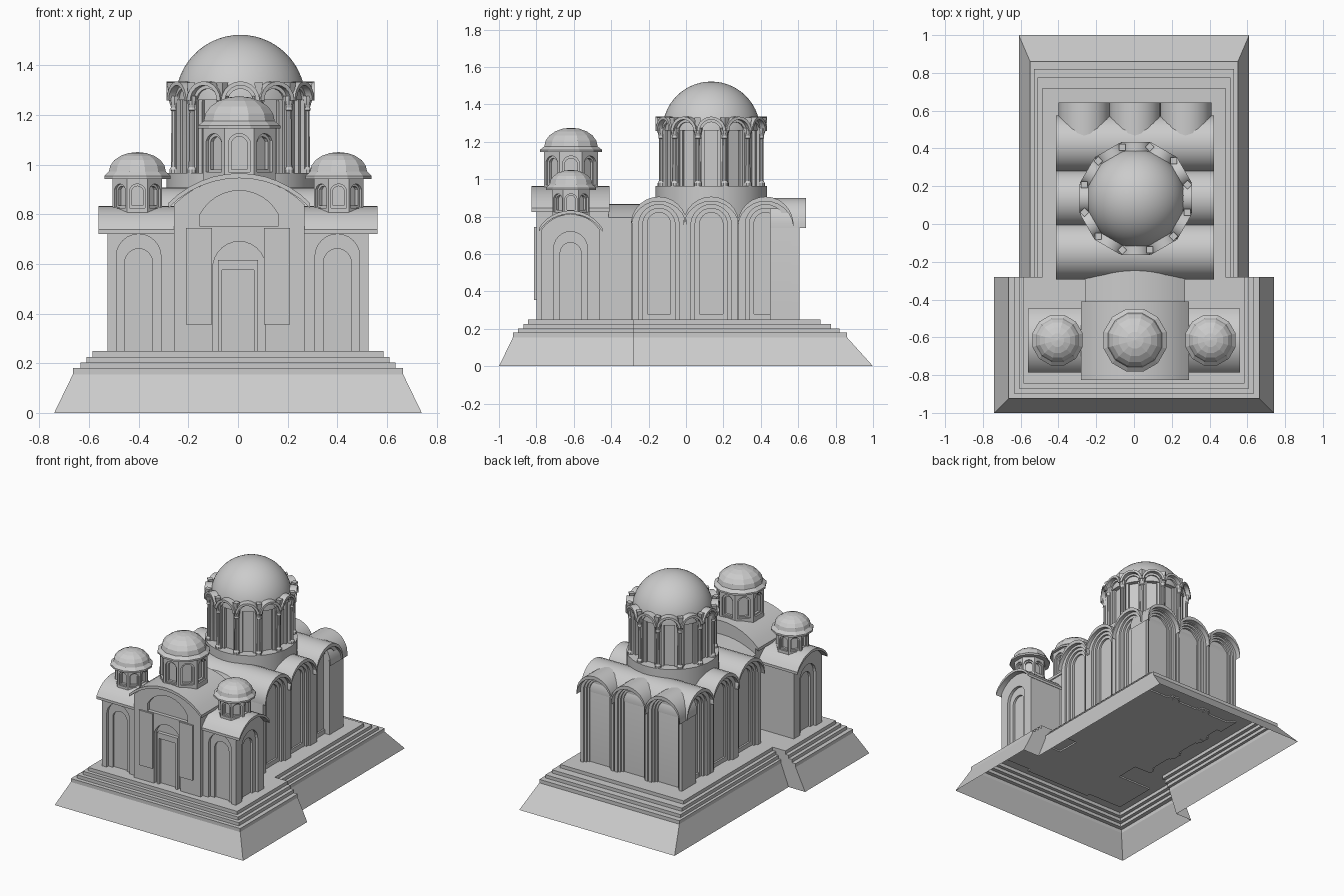
import bpy, bmesh
from math import pi, sin, cos, atan2, tan
from mathutils import Matrix, Vector

if "Cube" in bpy.data.objects:
    bpy.data.objects.remove(bpy.data.objects["Cube"])

parts = {}


def part(name):
    return parts.setdefault(name, bmesh.new())


def frame(cx, cy, a):
    # local x = outward depth, local y = across, z = up
    return Matrix.Translation((cx, cy, 0)) @ Matrix.Rotation(a, 4, 'Z')


def outline(w, z0, s, h, n=12):
    """Arch outline: half width w, foot z0 (None = no legs), spring s, rise h."""
    r = (w * w + h * h) / (2 * h)
    cz = s + h - r
    t0 = atan2(s - cz, w)
    pts = []
    for i in range(n + 1):
        t = t0 + (pi - 2 * t0) * i / n
        pts.append((r * cos(t), cz + r * sin(t)))
    if z0 is not None:
        pts = [(w, z0)] + pts + [(-w, z0)]
    return pts


def arch(name, m, d0, d1, outer, inner=None):
    """Solid arch, or an arched band when an inner outline is given."""
    bm = part(name)
    po = outline(*outer)
    pi_ = outline(*inner)[::-1] if inner else []
    ring = po + pi_
    a = [bm.verts.new(m @ Vector((d0, u, z))) for u, z in ring]
    b = [bm.verts.new(m @ Vector((d1, u, z))) for u, z in ring]
    k = len(ring)
    for i in range(k):
        j = (i + 1) % k
        bm.faces.new((a[i], a[j], b[j], b[i]))
    for v in (a, b):
        if inner:
            for i in range(k // 2 - 1):
                bm.faces.new((v[i], v[i + 1], v[k - 2 - i], v[k - 1 - i]))
        else:
            bm.faces.new(v)


def lathe(name, profile, n, cx, cy, off=0.5):
    bm = part(name)
    rings = []
    for r, z in profile:
        if r < 1e-5:
            rings.append([bm.verts.new((cx, cy, z))] * n)
        else:
            rings.append([bm.verts.new((cx + r * cos(2 * pi * (i + off) / n),
                                        cy + r * sin(2 * pi * (i + off) / n), z)) for i in range(n)])
    for p, q in zip(rings, rings[1:]):
        for i in range(n):
            j = (i + 1) % n
            bm.faces.new(list(dict.fromkeys((p[i], p[j], q[j], q[i]))))
    for r in (rings[0], rings[-1]):
        if r[0] is not r[1]:
            bm.faces.new(r)


def box(name, x0, x1, y0, y1, z0, z1):
    m = Matrix.Translation(((x0 + x1) / 2, (y0 + y1) / 2, (z0 + z1) / 2)) @ \
        Matrix.Diagonal((x1 - x0, y1 - y0, z1 - z0, 1))
    bmesh.ops.create_cube(part(name), size=1, matrix=m)


def dome_profile(r, z0, z1, n):
    return [(r * cos(pi / 2 * i / n), z0 + (z1 - z0) * sin(pi / 2 * i / n)) for i in range(n)] + [(0, z1)]


# T-shaped sloping plinth with steps, open underneath
bm = part("stepped_plinth")
prev = None
for xf, yf, xr, yb, z in ((.74, -1, .61, 1, 0), (.665, -.925, .55, .86, .155), (.665, -.925, .55, .86, .18),
                          (.635, -.897, .53, .82, .18), (.635, -.897, .53, .82, .203),
                          (.61, -.87, .51, .775, .203), (.61, -.87, .51, .775, .226),
                          (.585, -.845, .485, .72, .226), (.585, -.845, .485, .72, .25)):
    loop = [bm.verts.new((x, y, z)) for x, y in ((-xf, yf), (xf, yf), (xf, -.28), (xr, -.28), (xr, yb),
                                                 (-xr, yb), (-xr, -.28), (-xf, -.28))]
    if prev:
        for i in range(8):
            j = (i + 1) % 8
            bm.faces.new((prev[i], prev[j], loop[j], loop[i]))
    prev = loop
bm.faces.new(prev)

# Nave: three cross vaults with nested arched bays on both sides
Z = .24
for cy in (-.145, .135, .425):
    arch("nave_core", frame(.005, cy, 0), -.35, .35, (.146, Z, .765, .13))
    arch("nave_roof", frame(.005, cy, 0), -.418, .418, (.149, None, .772, .135), (.149, None, .747, .135))
    for a in (0, pi):
        m = frame(.005, cy, a)
        for d, wo, wi in ((.392, .144, .108), (.378, .110, .086), (.364, .088, .062)):
            arch("nave_bay_frames", m, .345, d, (wo, Z, .765, wo * .92), (wi, Z, .765, wi * .92))
        box("window_sills", *sorted((.005 + cos(a) * .345, .005 + cos(a) * .362)), cy - .064, cy + .064, Z, .28)

# Rear wall: three matching bays with short vaults
for cx in (-.263, .005, .273):
    m = frame(cx, 0, pi / 2)
    arch("rear_core", m, .45, .565, (.13, Z, .765, .125))
    arch("rear_roof", m, .45, .642, (.137, None, .765, .135), (.137, None, .74, .135))
    for d, wo, wi in ((.608, .13, .108), (.594, .110, .094), (.58, .096, .08)):
        arch("rear_bay_frames", m, .56, d, (wo, Z, .765, wo * .95), (wi, Z, .765, wi * .95))

# Entrance block, its roof and the lower link to the nave
fm = frame(.005, 0, -pi / 2)
arch("entrance_block", fm, .415, .80, (.262, Z, .84, .108))
arch("entrance_roof", fm, .41, .825, (.285, None, .845, .12), (.285, None, .825, .12))
arch("link_block", fm, .2, .42, (.26, Z, .79, .065))
arch("link_roof", fm, .2, .415, (.265, None, .795, .072), (.265, None, .78, .072))
arch("cut_outer", fm, .77, .85, (.105, .25, .60, .09))
arch("cut_outer", fm, .775, .85, (.157, .75, .80, .095))
for s in (-1, 1):
    box("front_panels", *sorted((s * .105, s * .21)), -.812, -.79, .355, .745)
    box("door_frame", *sorted((s * .065, s * .08)), -.795, -.76, .25, .615)
box("door_frame", -.065, .065, -.795, -.76, .575, .615)

# Side wings with vaults across and recessed arches
for s, a in ((1, 0), (-1, pi)):
    m = frame(0, -.617, a)
    arch("wing_blocks", m, .25, .525, (.157, Z, .728, .085))
    arch("wing_roofs", m, .255, .562, (.17, None, .738, .095), (.17, None, .72, .095))
    for fr, d in ((m, .525), (frame(s * .40, 0, -pi / 2), .774)):
        arch("cut_outer", fr, d - .02, d + .05, (.09, .25, .63, .09))
        arch("cut_inner", fr, d - .035, d + .05, (.056, .25, .605, .056))


# Octagonal turrets with arched windows and faceted domes
def turret(cx, r, z0, ze, top, reave, w):
    cy = -.615
    lathe("turret_drums", [(r / cos(pi / 8), z0 - .06), (r / cos(pi / 8), ze + .01)], 8, cx, cy)
    e = reave
    lathe("turret_domes", [(e * .8, ze), (e, ze), (e, ze + .012)] +
          dome_profile(e * .86, ze + .03, top, 5), 12, cx, cy)
    for k in range(8):
        m = frame(cx, cy, k * pi / 4)
        zt = ze - .02
        arch("cut_outer", m, r - .012, r + .04, (w, z0 + .01, zt - w * .7, w * .7, 6))
        v = w * .72
        arch("cut_inner", m, r - .028, r + .04, (v, z0 + .02, zt - w * .8, v * .7, 6))


turret(.005, .145, .96, 1.145, 1.275, .172, .043)
for s in (-1, 1):
    turret(s * .405, .10, .815, .942, 1.05, .138, .031)

# Main drum: base ring, core, twelve arched bays and columns
CX, CY = .01, .135
lathe("drum_base", [(.298, .78), (.298, .965)], 36, CX, CY)
lathe("drum_core", [(.232 / cos(pi / 12), .95), (.232 / cos(pi / 12), 1.32)], 12, CX, CY)
for k in range(12):
    m = frame(CX, CY, k * pi / 6)
    arch("drum_hoods", m, .21, .298, (.078, None, 1.258, .077, 10), (.062, None, 1.258, .061, 10))
    arch("drum_window_frames", m, .225, .268, (.066, .96, 1.255, .066, 10), (.05, .96, 1.255, .05, 10))
    arch("drum_window_frames", m, .225, .25, (.052, .96, 1.25, .052, 10), (.034, .96, 1.25, .034, 10))
    b = (k + .5) * pi / 6
    lathe("drum_columns", [(.02, .96), (.02, .98), (.014, .99), (.012, 1.215), (.017, 1.22), (.014, 1.23),
                           (.024, 1.262), (.024, 1.275)], 10, CX + .276 * cos(b), CY + .276 * sin(b))
    # flared corner block where two hoods meet
    lathe("hood_corners", [(.012, 1.26), (.024, 1.33)], 4, CX + .282 * cos(b), CY + .282 * sin(b), .5 * k)
lathe("main_dome", dome_profile(.262, 1.26, 1.522, 14), 48, CX, CY)

# Turn parts into objects
flat = {"stepped_plinth", "turret_domes", "turret_drums", "hood_corners"}
objs = {}
for name, bm in parts.items():
    bmesh.ops.recalc_face_normals(bm, faces=bm.faces)
    me = bpy.data.meshes.new(name)
    bm.to_mesh(me)
    bm.free()
    ob = objs[name] = bpy.data.objects.new(name, me)
    bpy.context.collection.objects.link(ob)
    if name.startswith("cut_"):
        ob.hide_render = True
        ob.display_type = 'WIRE'
    elif name not in flat:
        bpy.ops.object.select_all(action='DESELECT')
        ob.select_set(True)
        bpy.context.view_layer.objects.active = ob
        bpy.ops.object.shade_smooth_by_angle(angle=.45)

# Carve the recesses
for name in ("entrance_block", "wing_blocks", "turret_drums"):
    for c in ("cut_outer", "cut_inner"):
        mod = objs[name].modifiers.new(c, 'BOOLEAN')
        mod.operation = 'DIFFERENCE'
        mod.solver = 'EXACT'
        mod.use_self = True
        mod.object = objs[c]
